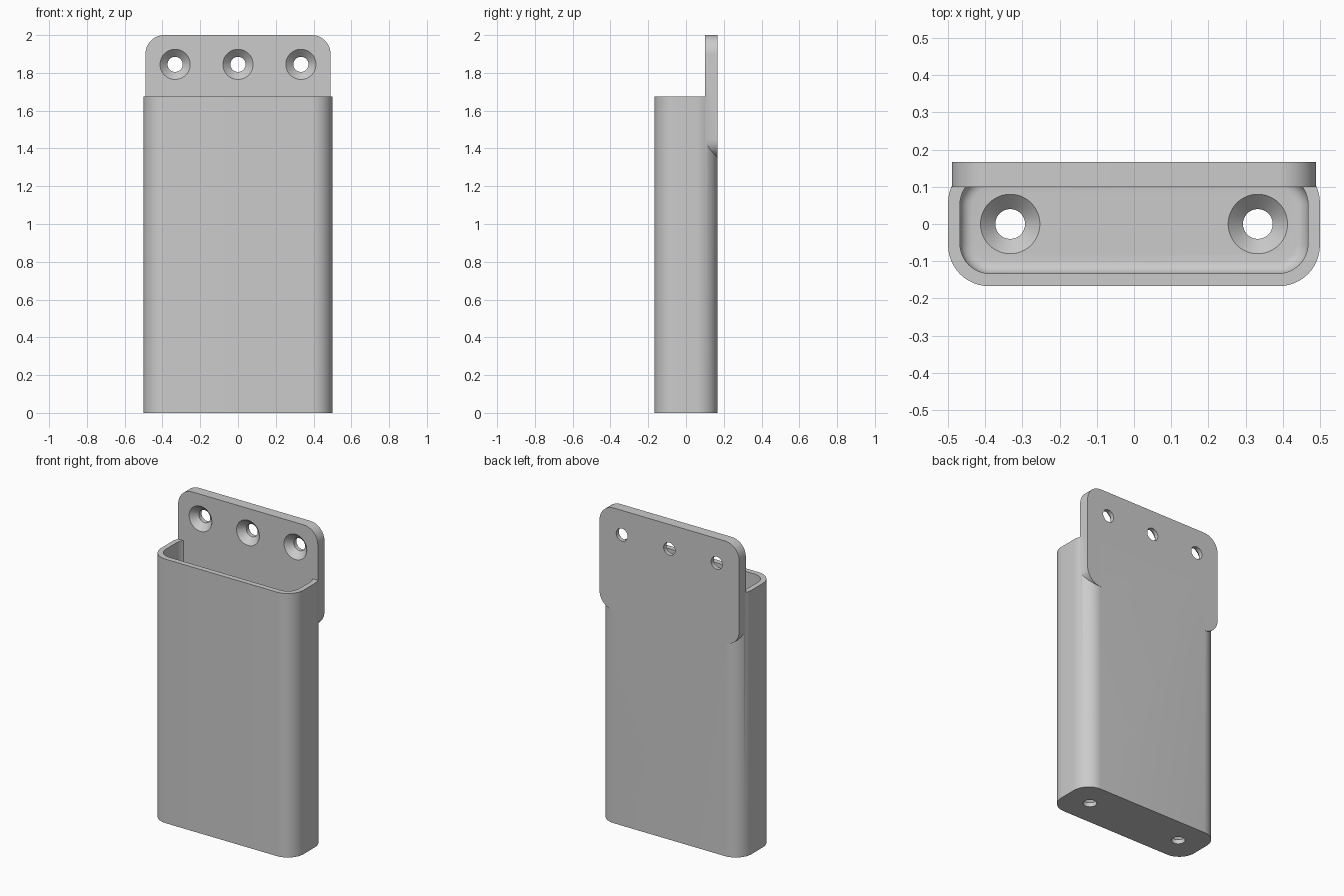
import bpy, bmesh, math

cube = bpy.data.objects.get("Cube")
if cube:
    bpy.data.objects.remove(cube, do_unlink=True)

grey = bpy.data.materials.new("plain grey")
grey.use_nodes = True
COLOUR = (0.6, 0.6, 0.6, 1)
grey.diffuse_color = COLOUR
grey.node_tree.nodes["Principled BSDF"].inputs["Base Color"].default_value = COLOUR


def rounded_rect(w, h, r, steps=12):
    """Outline of a rectangle with half sizes w, h and corner radius r."""
    pts = []
    for i, (sx, sy) in enumerate([(1, 1), (-1, 1), (-1, -1), (1, -1)]):
        for k in range(steps + 1):
            a = math.pi / 2 * (i + k / steps)
            pts.append((sx * (w - r) + r * math.cos(a), sy * (h - r) + r * math.sin(a)))
    return pts


def circle(r, n=48):
    return [(r * math.cos(2 * math.pi * k / n), r * math.sin(2 * math.pi * k / n)) for k in range(n)]


def loft(name, layers, loc=(0, 0, 0), rot_x=0):
    """Closed solid through outlines stacked as (outline, z)."""
    bm = bmesh.new()
    rings = [[bm.verts.new((x, y, z)) for x, y in pts] for pts, z in layers]
    n = len(rings[0])
    for a, b in zip(rings, rings[1:]):
        for i in range(n):
            j = (i + 1) % n
            bm.faces.new((a[i], a[j], b[j], b[i]))
    bm.faces.new(rings[0][::-1])
    bm.faces.new(rings[-1])
    mesh = bpy.data.meshes.new(name)
    bm.to_mesh(mesh)
    bm.free()
    mesh.materials.append(grey)
    ob = bpy.data.objects.new(name, mesh)
    bpy.context.collection.objects.link(ob)
    ob.location = loc
    ob.rotation_euler.x = rot_x
    return ob


def boolean(ob, other, operation):
    """Apply an exact boolean and remove the other object."""
    mod = ob.modifiers.new(operation.lower(), 'BOOLEAN')
    mod.operation, mod.solver, mod.object = operation, 'EXACT', other
    bpy.context.view_layer.objects.active = ob
    bpy.ops.object.modifier_apply(modifier=mod.name)
    bpy.data.objects.remove(other, do_unlink=True)


def screw_hole(ob, loc, rot_x=0):
    """Countersunk hole: loc is on the countersunk face, drilling along local -z."""
    boolean(ob, loft("screw_cutter", [
        (circle(0.04), -0.1), (circle(0.04), -0.04),
        (circle(0.08), 0), (circle(0.08), 0.02)], loc, rot_x), 'DIFFERENCE')


DEPTH, FLOOR, RIM, FILLET = 0.167, 0.067, 1.675, 0.035

# Holder body with a hollow whose floor edge is rounded
body = loft("holder_body", [(rounded_rect(0.5, DEPTH, 0.11), z) for z in (0, RIM)])
layers = []
for k in range(7):
    a = math.pi / 2 * k / 6
    inset = FILLET * (1 - math.sin(a))
    layers.append((rounded_rect(0.468 - inset, 0.133 - inset, 0.08 - inset),
                   FLOOR + FILLET * (1 - math.cos(a))))
layers.append((rounded_rect(0.468, 0.133, 0.08), RIM + 0.1))
boolean(body, loft("hollow_cutter", layers), 'DIFFERENCE')

# Mounting plate on the back, standing above the rim
plate = loft("mounting_plate", [(rounded_rect(0.49, 0.325, 0.1), z) for z in (0, 0.067)],
             (0, DEPTH, 1.675), math.pi / 2)
boolean(body, plate, 'UNION')

# Two floor holes and three plate holes
for x in (-0.333, 0.333):
    screw_hole(body, (x, 0, FLOOR))
for x in (-0.333, 0, 0.333):
    screw_hole(body, (x, 0.1, 1.845), math.pi / 2)

bpy.ops.object.select_all(action='DESELECT')
body.select_set(True)
bpy.context.view_layer.objects.active = body
bpy.ops.object.shade_smooth_by_angle(angle=math.radians(30))
